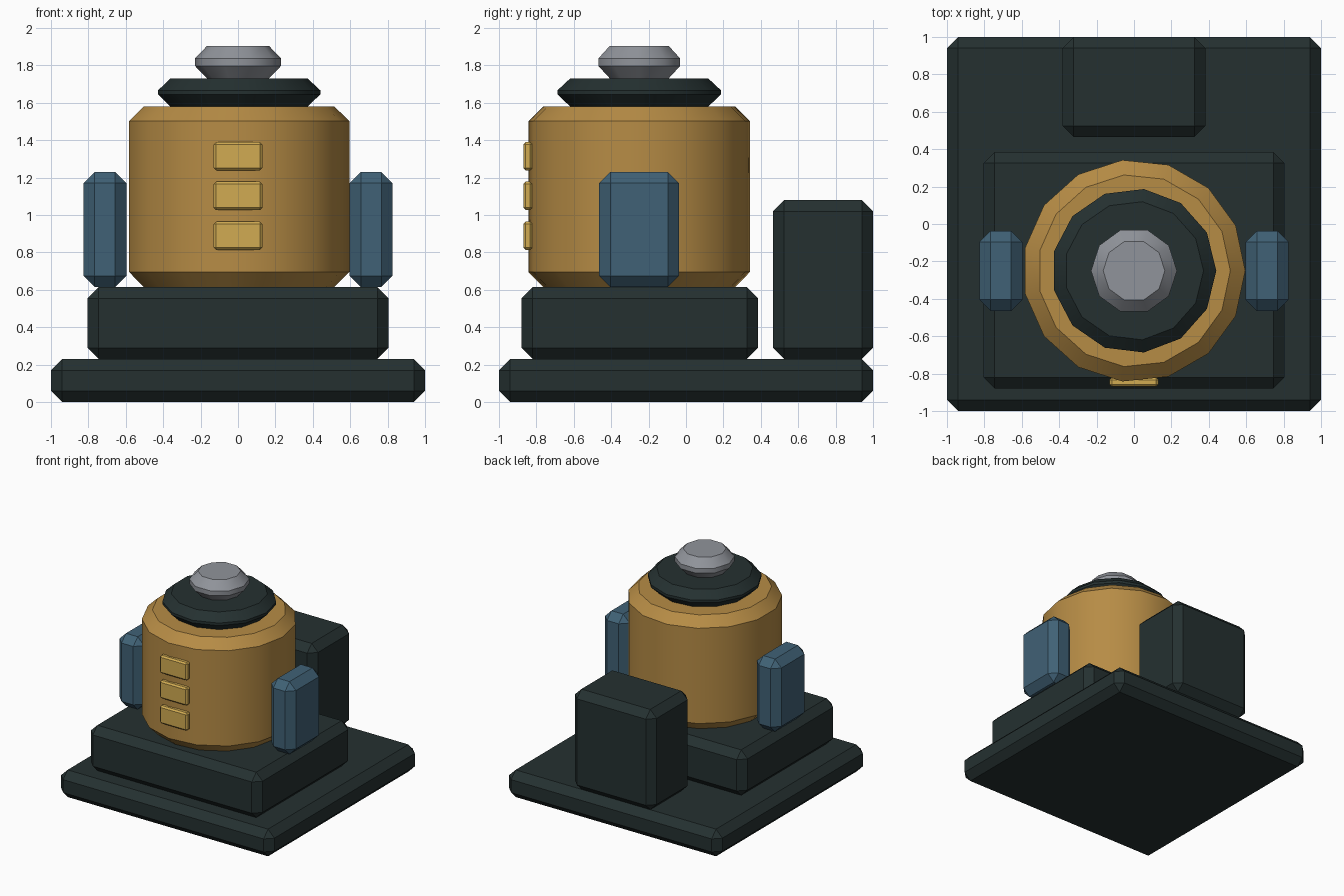
import bpy, bmesh, math

if "Cube" in bpy.data.objects:
    bpy.data.objects.remove(bpy.data.objects["Cube"])


def material(name, rgb):
    m = bpy.data.materials.new(name)
    m.diffuse_color = (*rgb, 1.0)
    m.use_nodes = True
    m.node_tree.nodes["Principled BSDF"].inputs["Base Color"].default_value = m.diffuse_color
    return m


DARK = material("dark slate", (0.018, 0.030, 0.030))
BRASS = material("brass", (0.47, 0.262, 0.06))
YELLOW = material("pale gold", (0.64, 0.41, 0.085))
BLUE = material("steel blue", (0.051, 0.120, 0.180))
GREY = material("grey metal", (0.28, 0.295, 0.325))


def add_object(name, bm, mat):
    bmesh.ops.recalc_face_normals(bm, faces=bm.faces[:])
    mesh = bpy.data.meshes.new(name)
    bm.to_mesh(mesh)
    bm.free()
    mesh.materials.append(mat)
    ob = bpy.data.objects.new(name, mesh)
    bpy.context.collection.objects.link(ob)
    return ob


def chamfer_box(name, lo, hi, chamfer, mat):
    """Box between two corners with every edge chamfered."""
    bm = bmesh.new()
    bmesh.ops.create_cube(bm, size=1)
    for v in bm.verts:
        v.co = [lo[i] if v.co[i] < 0 else hi[i] for i in range(3)]
    bmesh.ops.bevel(bm, geom=bm.edges[:], offset=chamfer, segments=1,
                    affect='EDGES', profile=0.5)
    return add_object(name, bm, mat)


def turned(name, centre, profile, sides, mat):
    """Closed turned part from (radius, height) rings."""
    bm = bmesh.new()
    rings = []
    for r, z in profile:
        rings.append([bm.verts.new((centre[0] + r * math.cos(math.tau * i / sides),
                                    centre[1] + r * math.sin(math.tau * i / sides), z))
                      for i in range(sides)])
    for a, b in zip(rings, rings[1:]):
        for i in range(sides):
            j = (i + 1) % sides
            bm.faces.new((a[i], a[j], b[j], b[i]))
    bm.faces.new(rings[0][::-1])
    bm.faces.new(rings[-1])
    ob = add_object(name, bm, mat)
    bpy.ops.object.select_all(action='DESELECT')
    ob.select_set(True)
    bpy.context.view_layer.objects.active = ob
    bpy.ops.object.shade_smooth_by_angle(angle=math.radians(40))
    return ob


# Stepped base and rear cabinet
chamfer_box("base_slab", (-1, -1, 0), (1, 1, 0.23), 0.06, DARK)
chamfer_box("plinth", (-0.805, -0.88, 0.23), (0.805, 0.385, 0.615), 0.06, DARK)
chamfer_box("rear_cabinet", (-0.383, 0.465, 0.23), (0.383, 1.0, 1.08), 0.06, DARK)

# Main drum, collar and cap
axis = (0, -0.25)
turned("drum", axis, [(0.515, 0.615), (0.595, 0.695), (0.595, 1.503), (0.515, 1.58)], 15, BRASS)
turned("collar", axis, [(0.372, 1.58), (0.44, 1.645), (0.44, 1.667), (0.372, 1.73)], 13, DARK)
turned("cap", axis, [(0.165, 1.73), (0.23, 1.797), (0.23, 1.837), (0.165, 1.905)], 10, GREY)

# Side blocks
for side, x0, x1 in (("left", -0.827, -0.597), ("right", 0.597, 0.827)):
    chamfer_box(side + "_side_block", (x0, -0.465, 0.615), (x1, -0.037, 1.23), 0.06, BLUE)

# Column of front plates
for i in range(3):
    z = 0.813 + 0.213 * i
    chamfer_box(f"front_plate_{i + 1}", (-0.13, -0.87, z), (0.13, -0.82, z + 0.152), 0.013, YELLOW)
